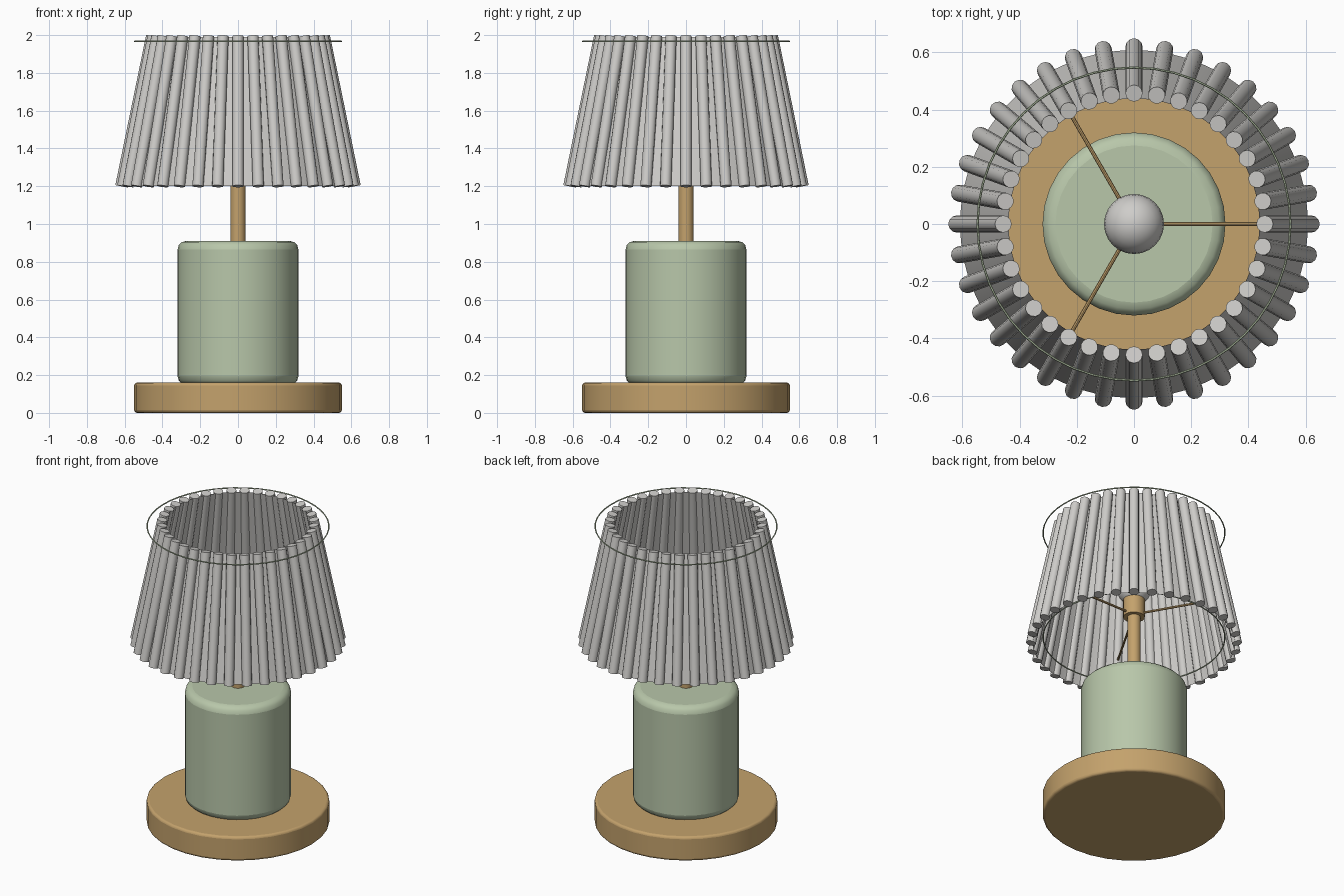
import bpy
import bmesh
from math import radians, cos, sin, tau
from mathutils import Vector

cube = bpy.data.objects.get("Cube")
if cube:
    bpy.data.objects.remove(cube, do_unlink=True)


def material(name, rgb):
    m = bpy.data.materials.new(name)
    m.use_nodes = True
    m.diffuse_color = (*rgb, 1)
    m.node_tree.nodes["Principled BSDF"].inputs["Base Color"].default_value = (*rgb, 1)
    return m


wood = material("warm_wood", (0.55, 0.36, 0.15))
sage = material("sage_green", (0.48, 0.57, 0.40))
cloth = material("off_white", (0.62, 0.61, 0.59))


def finish(name, mat):
    ob = bpy.context.object
    ob.name = name
    ob.data.materials.append(mat)
    bpy.ops.object.shade_smooth_by_angle(angle=radians(40))
    return ob


def cylinder(name, mat, r, z0, z1, sides=32, bevel=0):
    bpy.ops.mesh.primitive_cylinder_add(vertices=sides, radius=r, depth=z1 - z0,
                                        location=(0, 0, (z0 + z1) / 2))
    ob = finish(name, mat)
    if bevel:
        mod = ob.modifiers.new("Rounded edge", "BEVEL")
        mod.width = bevel
        mod.segments = 3
        mod.limit_method = "ANGLE"
    return ob


def rod(name, mat, a, b, r, sides):
    a, b = Vector(a), Vector(b)
    bpy.ops.mesh.primitive_cylinder_add(vertices=sides, radius=r, depth=(b - a).length,
                                        location=(a + b) / 2)
    bpy.context.object.rotation_euler = (b - a).to_track_quat("Z", "Y").to_euler()
    return finish(name, mat)


def polar(r, angle, z):
    return (r * cos(angle), r * sin(angle), z)


# Foot, body and stem
cylinder("base", wood, 0.55, 0, 0.16, bevel=0.015)
cylinder("body", sage, 0.32, 0.15, 0.91, bevel=0.045)
cylinder("stem", wood, 0.04, 0.88, 1.42, sides=16)

# Socket and bulb
cylinder("socket", wood, 0.065, 1.38, 1.52, sides=24)
bpy.ops.mesh.primitive_uv_sphere_add(segments=24, ring_count=12, radius=0.105,
                                     location=(0, 0, 1.58))
finish("bulb", cloth)

# Three spokes carrying the shade
for i in range(3):
    angle = i * tau / 3
    rod(f"spoke_{i + 1}", wood, (0, 0, 1.4), polar(0.56, angle, 1.4), 0.007, 8)

# Open lining of the shade, facing inward
bm = bmesh.new()
bmesh.ops.create_cone(bm, cap_ends=False, segments=36, radius1=0.61, radius2=0.44, depth=0.79)
bmesh.ops.reverse_faces(bm, faces=bm.faces)
mesh = bpy.data.meshes.new("shade_lining")
bm.to_mesh(mesh)
bm.free()
lining = bpy.data.objects.new("shade_lining", mesh)
lining.location.z = 1.595
bpy.context.collection.objects.link(lining)
bpy.ops.object.select_all(action="DESELECT")
bpy.context.view_layer.objects.active = lining
lining.select_set(True)
finish("shade_lining", cloth)

# Tilted pleats around the shade
for i in range(36):
    angle = i * tau / 36
    rod(f"pleat_{i + 1}", cloth, polar(0.62, angle, 1.2), polar(0.457, angle, 1.994), 0.03, 12)

# Thin trim rings
for name, z in (("lower_ring", 1.24), ("upper_ring", 1.967)):
    bpy.ops.mesh.primitive_torus_add(major_radius=0.547, minor_radius=0.004,
                                     major_segments=48, minor_segments=6, location=(0, 0, z))
    finish(name, sage)
